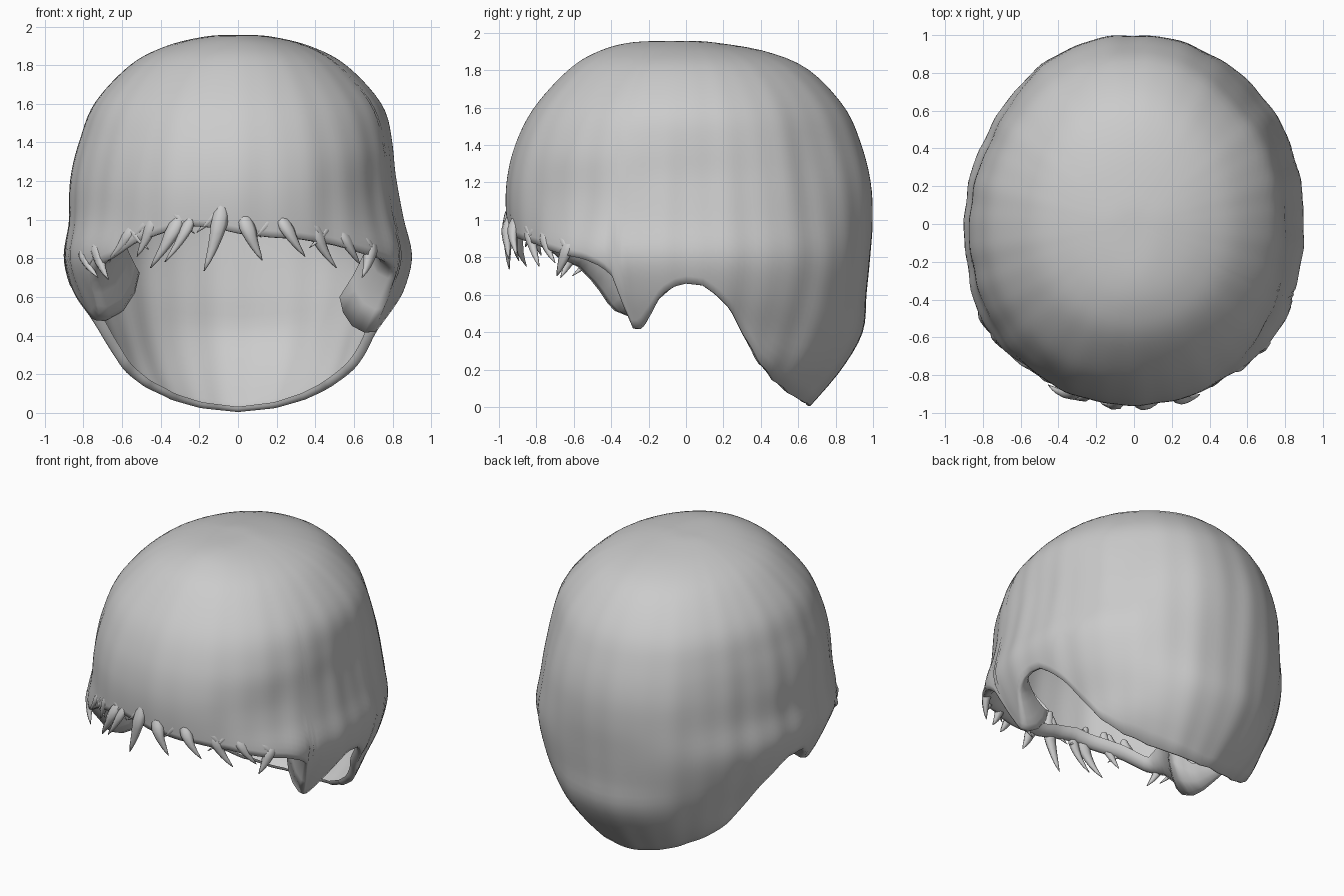
import bpy, bmesh, math, random
from mathutils import Vector

if "Cube" in bpy.data.objects:
    bpy.data.objects.remove(bpy.data.objects["Cube"])

random.seed(4)
# Profile rows from crown to nape: height, front reach, back reach, half width
ROWS = [(1.957, 0, 0, 0), (1.95, .28, .14, .16), (1.9, .47, .43, .37), (1.8, .63, .66, .56),
        (1.6, .81, .85, .745), (1.4, .91, .94, .815), (1.2, .955, .99, .845), (1.0, .955, 1.0, .865),
        (.8, .92, .985, .9), (.6, .83, .965, .845), (.4, .73, .945, .74), (.2, .66, .83, .65), (0, .6, .66, .45)]
# Hem height by angle round the head (0 = front, 90 = side, 180 = back)
HEM_RIGHT = [(0, .93), (10, .91), (20, .90), (32, .87), (45, .82), (55, .79), (61, .75), (64, .70), (66, .54),
             (68, .42), (71, .42), (76, .50), (81, .60), (86, .645), (90, .66), (96, .65), (101, .60), (107, .52),
             (114, .385), (123, .235), (134, .14), (148, .07), (163, .025), (180, .005)]
HEM_LEFT = [(0, .93), (8, .96), (16, .97), (25, .93), (35, .88), (44, .80), (52, .75), (57, .66), (61, .52),
            (68, .48), (74, .50), (80, .58), (86, .65)] + HEM_RIGHT[14:]


def lerp_table(table, x):
    for (a, u), (b, v) in zip(table, table[1:]):
        if x <= b:
            return u + (v - u) * (x - a) / (b - a)
    return table[-1][1]


def hem(deg):
    return lerp_table(HEM_RIGHT if deg >= 0 else HEM_LEFT, abs(deg))


def profile(s):
    # Smooth curve through the profile rows
    i = min(int(s), len(ROWS) - 2)
    t = s - i
    p = [ROWS[max(0, min(len(ROWS) - 1, i + k))] for k in (-1, 0, 1, 2)]
    return [.5 * (2 * b + (c - a) * t + (2 * a - 5 * b + 4 * c - d) * t * t + (3 * b - a - 3 * c + d) * t ** 3)
            for a, b, c, d in zip(*p)]


def row_at(z):
    lo, hi = 0, len(ROWS) - 1
    for _ in range(24):
        mid = (lo + hi) / 2
        if profile(mid)[0] > z:
            lo = mid
        else:
            hi = mid
    return lo


def bump(x, centre, width):
    return math.exp(-((x - centre) / width) ** 2)


def surface(deg, s):
    z, f, b, w = profile(s)
    a = math.radians(deg)
    sx, sy = math.sin(a), -math.cos(a)
    depth, n = (f if sy < 0 else b), 1.92 + .23 * min(1, s / 6)
    r = 0
    if min(depth, w) > 1e-4:
        r = (abs(sx / w) ** n + abs(sy / depth) ** n) ** (-1 / n)
    # Shallow strand grooves fade in below the crown
    r += min(1, s / 6) ** 2 * (.003 * math.sin(17 * a + .3 * s) + .002 * math.sin(31 * a + 1))
    # Uneven sides: flatter upper right and back left, fuller above the temples
    r -= .03 * bump(deg, 95, 30) * bump(z, 1.25, .22)
    r -= .035 * bump(deg, 142, 16) * bump(z, 1.35, .35)
    r += .025 * bump(deg, -85, 30) * bump(z, 1.2, .2)
    r -= .03 * bump(deg, -128, 22) * bump(z, 1.0, .6)
    r += .03 * bump(deg, -55, 14) * bump(z, .8, .2)
    r += .025 * bump(deg, 52, 16) * bump(z, .8, .14)
    r -= .02 * bump(deg, 48, 20) * bump(z, 1.15, .15)
    return Vector((r * sx, r * sy, z)) if s > 0 else Vector((0, 0, z))


def make_object(name, bm):
    bmesh.ops.recalc_face_normals(bm, faces=bm.faces)
    me = bpy.data.meshes.new(name)
    bm.to_mesh(me)
    bm.free()
    for p in me.polygons:
        p.use_smooth = True
    ob = bpy.data.objects.new(name, me)
    bpy.context.collection.objects.link(ob)
    return ob


# Hair cap: open shell whose hem rolls inward
ROLL_RIGHT = [(0, .07), (50, .08), (60, .14), (68, .2), (76, .12), (85, .05), (130, .04), (180, .03)]
ROLL_LEFT = [(0, .07), (46, .08), (56, .22), (66, .26), (74, .14), (85, .05), (130, .04), (180, .03)]
COLS, STEPS = 180, 44
bm = bmesh.new()
crown = bm.verts.new(surface(0, 0))
columns = []
for c in range(COLS):
    deg = -180 + 360 * c / COLS
    end = row_at(hem(deg))
    pts = [surface(deg, end * k / STEPS) for k in range(1, STEPS + 1)]
    edge = pts[-1]
    inward = Vector((-edge.x, -edge.y, 0)).normalized()
    roll = lerp_table(ROLL_RIGHT if deg >= 0 else ROLL_LEFT, abs(deg))
    pts += [edge + inward * roll * i + Vector((0, 0, roll * u))
            for i, u in ((.25, -.02), (.6, .15), (.85, .5), (.95, .9))]
    columns.append([bm.verts.new(p) for p in pts])
for c in range(COLS):
    a, b = columns[c], columns[(c + 1) % COLS]
    bm.faces.new((crown, a[0], b[0]))
    for k in range(len(a) - 1):
        bm.faces.new((a[k], a[k + 1], b[k + 1], b[k]))
make_object("hair_cap", bm)


# Fringe locks: tapered curved strands that grow out of the front hem
def lock(name, deg, base_z, tip_deg, tip_z, radius, out):
    bm = bmesh.new()
    rings, sides = [], 7
    for k in range(9):
        t = k / 8
        d = deg + (tip_deg - deg) * t ** 1.8
        z = base_z + (tip_z - base_z) * t
        p = surface(d, row_at(max(z, .86)))
        p.z = z
        radial = Vector((p.x, p.y, 0)).normalized()
        side = Vector((-radial.y, radial.x, 0))
        p += radial * (out * math.sin(math.pi * t * .6) - .035)
        r = radius * min(1, .25 + 2.2 * t) * (1 - t) ** .75 + .003
        rings.append([bm.verts.new(p + side * r * math.cos(q) + radial * .7 * r * math.sin(q))
                      for q in (math.tau * j / sides for j in range(sides))])
    for a, b in zip(rings, rings[1:]):
        for j in range(sides):
            m = (j + 1) % sides
            bm.faces.new((a[j], a[m], b[m], b[j]))
    bm.faces.new(rings[-1])
    make_object(name, bm)


LOCKS = [(-60, .88, -50, .70, .06), (-52, .92, -45, .69, .06), (-36, 1.0, -45, .79, .06), (-28, 1.05, -34, .81, .055),
         (-19, 1.05, -28, .75, .06), (-15, 1.05, -23, .78, .045), (-5, 1.12, -10.5, .735, .06),
         (2, 1.05, 7.5, .79, .06), (14, 1.04, 21, .81, .055), (25, 1.0, 33, .75, .055),
         (35, .98, 42, .77, .055), (48, .92, 43, .70, .06)]
for i, (d, bz, td, tz, r) in enumerate(LOCKS):
    lock(f"fringe_lock_{i + 1}", d, bz, td, tz, r, .06 if abs(td) < 30 else .025)

# Short wisps along the fringe
for i in range(10):
    d = -48 + 10 * i + random.uniform(-3, 3)
    z = hem(d)
    lock(f"fringe_wisp_{i + 1}", d, z + .13, d + random.choice((-7, 7)), z - .02, .04, .025)
